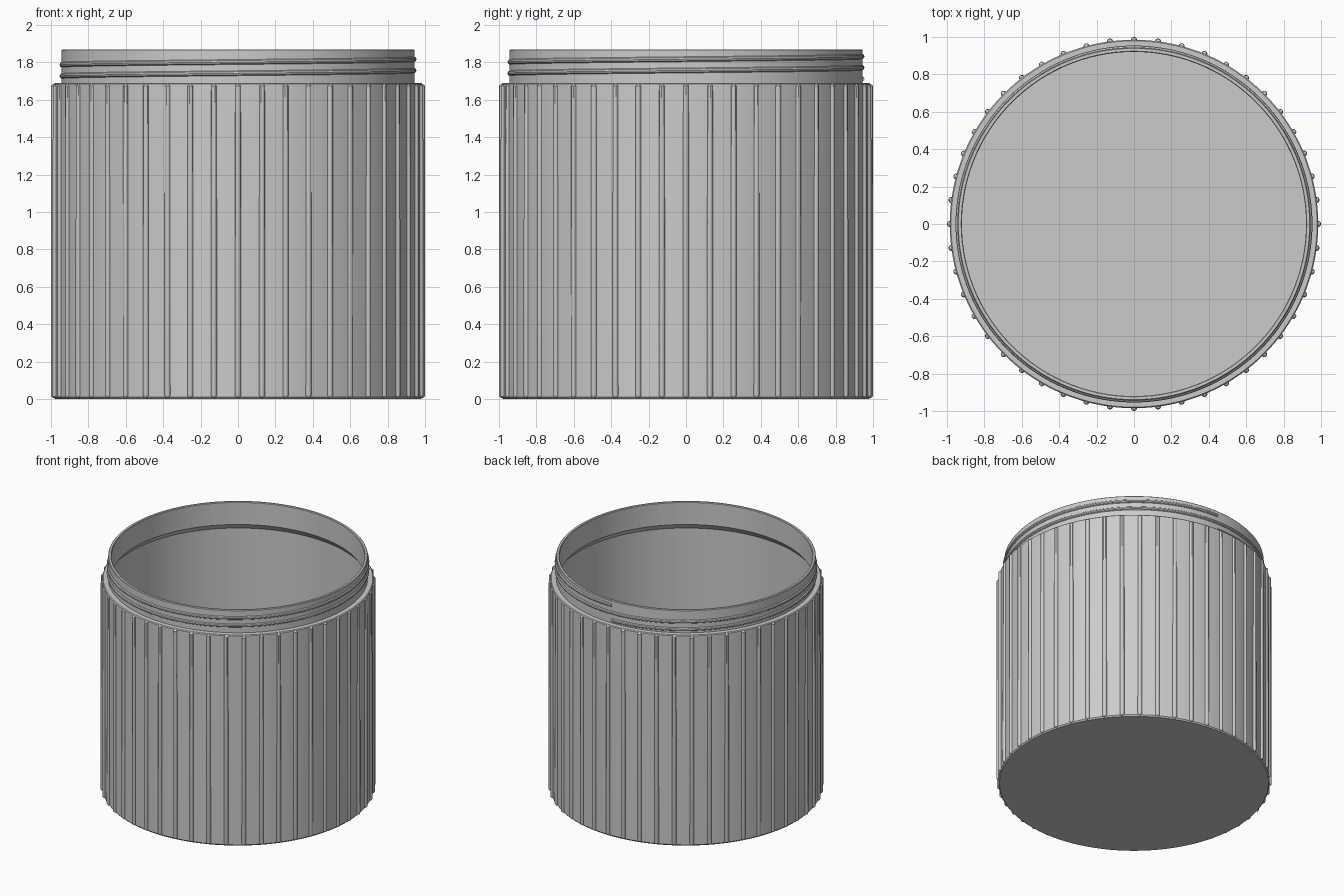
import bpy, bmesh
from math import sin, cos, pi, tau, radians
from mathutils import Matrix, Vector

cube = bpy.data.objects.get("Cube")
if cube:
    bpy.data.objects.remove(cube, do_unlink=True)

RIBS = 48
BODY_R, NECK_R, BORE_R = 0.985, 0.943, 0.92
SHOULDER_Z, RIM_Z = 1.69, 1.87

grey = bpy.data.materials.new("plain grey")
grey.use_nodes = True
colour = (0.6, 0.6, 0.6, 1)
grey.diffuse_color = colour
grey.node_tree.nodes["Principled BSDF"].inputs["Base Color"].default_value = colour


def finish(name, bm):
    """Turn a bmesh into a smooth grey object."""
    bmesh.ops.recalc_face_normals(bm, faces=bm.faces)
    mesh = bpy.data.meshes.new(name)
    bm.to_mesh(mesh)
    bm.free()
    mesh.materials.append(grey)
    obj = bpy.data.objects.new(name, mesh)
    bpy.context.collection.objects.link(obj)
    bpy.ops.object.select_all(action='DESELECT')
    obj.select_set(True)
    bpy.context.view_layer.objects.active = obj
    bpy.ops.object.shade_smooth_by_angle(angle=radians(30))
    return obj


# Jar shell: one wall profile turned about the z axis
profile = [(0, 0), (BODY_R - 0.008, 0), (BODY_R, 0.01),
           (BODY_R, SHOULDER_Z - 0.006), (BODY_R - 0.006, SHOULDER_Z),
           (NECK_R, SHOULDER_Z), (NECK_R, RIM_Z - 0.004), (NECK_R - 0.004, RIM_Z),
           (BORE_R + 0.004, RIM_Z), (BORE_R, RIM_Z - 0.004),
           (BORE_R, SHOULDER_Z), (BORE_R + 0.035, SHOULDER_Z - 0.045),
           (BORE_R + 0.035, 0.03), (0, 0.03)]
bm = bmesh.new()
verts = [bm.verts.new((r, 0, z)) for r, z in profile]
edges = [bm.edges.new(pair) for pair in zip(verts, verts[1:])]
bmesh.ops.spin(bm, geom=verts + edges, cent=(0, 0, 0), axis=(0, 0, 1),
               angle=tau, steps=144, use_merge=True)
bmesh.ops.remove_doubles(bm, verts=bm.verts, dist=1e-5)
finish("jar_shell", bm)

# Grip ribs: slim round-ended rods half sunk in the wall
RIB_R, RIB_LOW, RIB_HIGH = 0.016, 0.006, 1.684
bm = bmesh.new()
for i in range(RIBS):
    rod = bmesh.ops.create_uvsphere(bm, u_segments=12, v_segments=8, radius=RIB_R)["verts"]
    for v in rod:
        if v.co.z > 1e-4:
            v.co.z += RIB_HIGH - RIB_R
        else:
            v.co.z += RIB_LOW + RIB_R
    turn = Matrix.Rotation(tau * i / RIBS, 4, 'Z')
    bmesh.ops.transform(bm, verts=rod, matrix=turn @ Matrix.Translation((BODY_R - 0.001, 0, 0)))
finish("grip_ribs", bm)

# Screw thread: a round bead swept two turns up the neck, starting at the back
TURNS, STEPS, SIDES = 2, 144, 10
START_Z, PITCH, BEAD_R = 1.712, 0.06, 0.014
bm = bmesh.new()
rings = []
for i in range(TURNS * STEPS + 1):
    a = pi / 2 + tau * i / STEPS
    z = START_Z + PITCH * i / STEPS
    ring = []
    for k in range(SIDES):
        b = tau * k / SIDES
        r = NECK_R - 0.003 + BEAD_R * cos(b)
        ring.append(bm.verts.new(Vector((r * cos(a), r * sin(a), z + BEAD_R * sin(b)))))
    rings.append(ring)
for low, high in zip(rings, rings[1:]):
    for k in range(SIDES):
        n = (k + 1) % SIDES
        bm.faces.new((low[k], low[n], high[n], high[k]))
bm.faces.new(rings[0])
bm.faces.new(rings[-1])
finish("screw_thread", bm)
